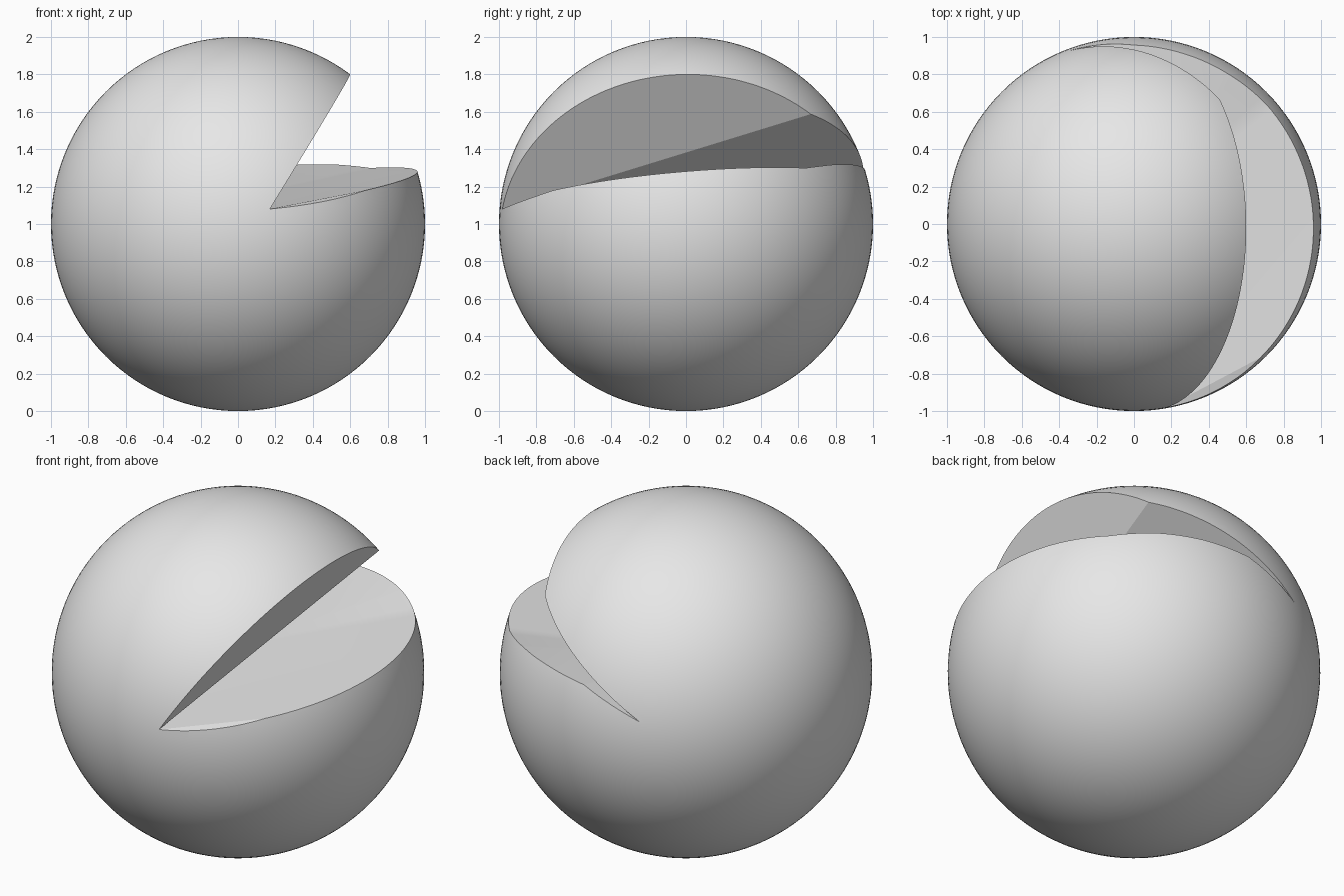
import bpy, bmesh, math
from mathutils import Vector

old = bpy.data.objects.get("Cube")
if old:
    bpy.data.objects.remove(old, do_unlink=True)

CENTRE = Vector((0, 0, 1))

grey = bpy.data.materials.new("light grey")
grey.use_nodes = True
grey.diffuse_color = (0.8, 0.8, 0.8, 1)
grey.node_tree.nodes["Principled BSDF"].inputs["Base Color"].default_value = (0.8, 0.8, 0.8, 1)


def make_object(name, bm):
    bmesh.ops.recalc_face_normals(bm, faces=bm.faces)
    mesh = bpy.data.meshes.new(name)
    bm.to_mesh(mesh)
    bm.free()
    mesh.materials.append(grey)
    obj = bpy.data.objects.new(name, mesh)
    bpy.context.collection.objects.link(obj)
    return obj


def solid(name, points, faces):
    bm = bmesh.new()
    verts = [bm.verts.new(p + CENTRE) for p in points]
    for face in faces:
        bm.faces.new([verts[i] for i in face])
    obj = make_object(name, bm)
    obj.hide_render = True
    return obj


# Ball
bm = bmesh.new()
bmesh.ops.create_uvsphere(bm, u_segments=128, v_segments=64, radius=1)
bmesh.ops.translate(bm, verts=bm.verts, vec=CENTRE)
for f in bm.faces:
    f.smooth = True
ball = make_object("ball", bm)

# Mouth landmarks, relative to the ball centre
hinge = Vector((-0.08, -0.01, 0.125))
front_corner = Vector((0.17, -0.98, 0.08)).normalized()
back_corner = Vector((-0.345, 0.925, 0.15)).normalized()
upper_bend = Vector((0.46, 0.67, 0.59)).normalized()
upper_peak = Vector((0.6, 0, 0.8))
lower_rim = [Vector(p).normalized() for p in (
    (0.955, 0, 0.28), (0.71, 0.64, 0.3), (0.5, 0.807, 0.32),
    (0.27, 0.91, 0.315), (0, 0.955, 0.29))]

# Lower wedge: a fan of planes from the hinge, spreading past the surface
rim = [front_corner] + lower_rim + [back_corner, upper_bend]
points = [hinge] + [hinge + (p - hinge) * 4 for p in rim]
n = len(rim)
sides = [(0, i, i % n + 1) for i in range(1, n + 1)]
cap = [(n, i + 1, i) for i in range(1, n - 1)]
wedge = solid("mouth_wedge_cutter", points, sides + cap)

# Upper wedge: opens the steeper roof along the line from corner to bend
run = upper_bend - front_corner
start, end = front_corner - run * 0.3, upper_bend + run * 0.3
mid = (front_corner + upper_bend) / 2
up = (upper_peak - mid) * 4
out = (Vector((0.85, 0.1, 0.43)) - mid) * 4
roof = solid("mouth_roof_cutter",
             [start, start + up, start + out, end, end + up, end + out],
             [(0, 1, 2), (3, 5, 4), (0, 3, 4, 1), (1, 4, 5, 2), (2, 5, 3, 0)])

# Cut the mouth out of the ball
bpy.context.view_layer.objects.active = ball
ball.select_set(True)
for cutter in (wedge, roof):
    cut = ball.modifiers.new("cut", "BOOLEAN")
    cut.operation = "DIFFERENCE"
    cut.solver = "EXACT"
    cut.object = cutter
    bpy.ops.object.modifier_apply(modifier=cut.name)
    bpy.data.objects.remove(cutter, do_unlink=True)

bpy.ops.object.shade_smooth_by_angle(angle=math.radians(10))
